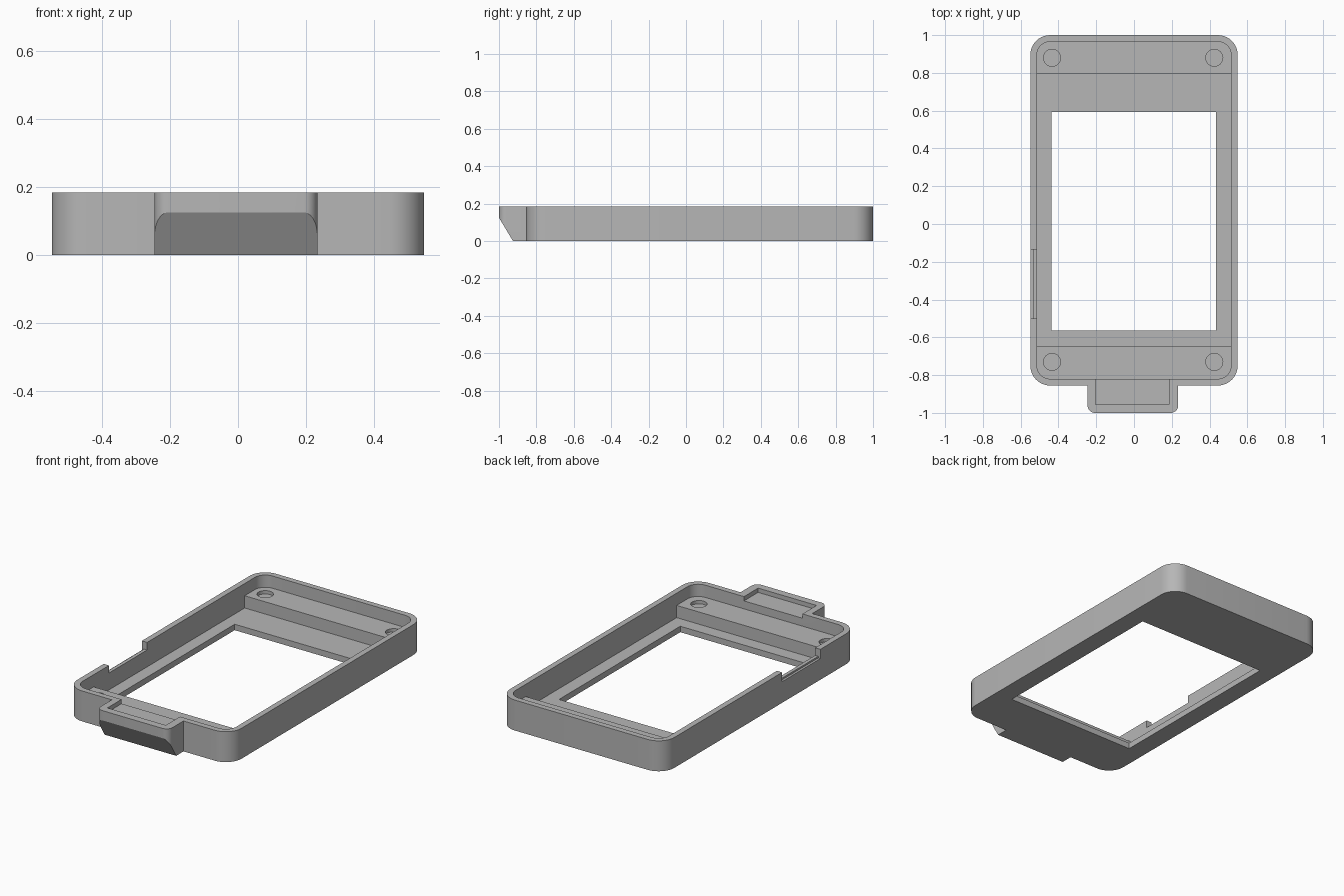
import bpy, bmesh, math

if "Cube" in bpy.data.objects:
    bpy.data.objects.remove(bpy.data.objects["Cube"], do_unlink=True)

HEIGHT, FLOOR, LEDGE = 0.184, 0.036, 0.11
ABOVE = 0.3  # cutters reach past the rim

grey = bpy.data.materials.new("plain grey")
grey.use_nodes = True
grey.diffuse_color = (0.47, 0.47, 0.47, 1)
grey.node_tree.nodes["Principled BSDF"].inputs["Base Color"].default_value = grey.diffuse_color


def prism(name, x0, x1, y0, y1, z0, z1, radius=0.0, steps=10):
    """Upright block with optional rounded vertical corners."""
    bm = bmesh.new()
    points = []
    corners = [(x1, y1, -1, -1), (x0, y1, 1, -1), (x0, y0, 1, 1), (x1, y0, -1, 1)]
    for i, (x, y, sx, sy) in enumerate(corners):
        for k in range(steps + 1 if radius else 1):
            a = math.pi / 2 * (i + k / steps)
            points.append((x + radius * (sx + math.cos(a)), y + radius * (sy + math.sin(a)), z0))
    face = bm.faces.new([bm.verts.new(p) for p in points])
    top = bmesh.ops.extrude_face_region(bm, geom=[face])["geom"]
    bmesh.ops.translate(bm, vec=(0, 0, z1 - z0), verts=[v for v in top if isinstance(v, bmesh.types.BMVert)])
    bmesh.ops.recalc_face_normals(bm, faces=bm.faces)
    mesh = bpy.data.meshes.new(name)
    bm.to_mesh(mesh)
    bm.free()
    mesh.materials.append(grey)
    obj = bpy.data.objects.new(name, mesh)
    bpy.context.collection.objects.link(obj)
    return obj


def combine(target, tool, operation="DIFFERENCE"):
    """Apply a boolean and drop the helper object."""
    mod = target.modifiers.new(tool.name, "BOOLEAN")
    mod.object, mod.operation, mod.solver = tool, operation, "EXACT"
    bpy.context.view_layer.objects.active = target
    bpy.ops.object.modifier_apply(modifier=mod.name)
    bpy.data.objects.remove(tool, do_unlink=True)


# Outer shell
frame = prism("frame", -0.549, 0.549, -0.855, 1.0, 0, HEIGHT, 0.105)

# Front tab with its sloped underside
tab = prism("front_tab", -0.246, 0.234, -1.0, -0.7, 0, HEIGHT, 0.04)
bm = bmesh.new()
bm.from_mesh(tab.data)
cut = bmesh.ops.bisect_plane(bm, geom=bm.verts[:] + bm.edges[:] + bm.faces[:],
                             plane_co=(0, -1, 0.125), plane_no=(0, -0.125, -0.075), clear_outer=True)
bmesh.ops.holes_fill(bm, edges=[e for e in bm.edges if e.is_boundary])
bmesh.ops.recalc_face_normals(bm, faces=bm.faces)
bm.to_mesh(tab.data)
bm.free()
combine(frame, tab, "UNION")

# Cavity down to the end ledges, deeper pocket between them, screen window
combine(frame, prism("cavity", -0.514, 0.514, -0.82, 0.965, LEDGE, ABOVE, 0.07))
combine(frame, prism("pocket", -0.514, 0.514, -0.645, 0.798, FLOOR, ABOVE))
combine(frame, prism("window", -0.438, 0.434, -0.565, 0.594, -0.1, ABOVE))

# Shallow recess in the tab, open to the cavity
combine(frame, prism("tab_recess", -0.205, 0.186, -0.955, -0.78, 0.158, ABOVE))

# Stepped side notch in the rim
combine(frame, prism("side_notch", -0.6, -0.48, -0.5, -0.135, 0.138, ABOVE))
combine(frame, prism("notch_step", -0.6, -0.535, -0.5, -0.135, 0.128, ABOVE))

# Round blind sockets on the ledges
R = 0.045
for x in (-0.434, 0.425):
    for y in (-0.73, 0.88):
        combine(frame, prism("socket", x - R, x + R, y - R, y + R, LEDGE - 0.02, ABOVE, R, 8))

# Smooth corners, crisp edges
bpy.ops.object.select_all(action="DESELECT")
frame.select_set(True)
bpy.context.view_layer.objects.active = frame
bpy.ops.object.shade_smooth_by_angle(angle=math.radians(30))
